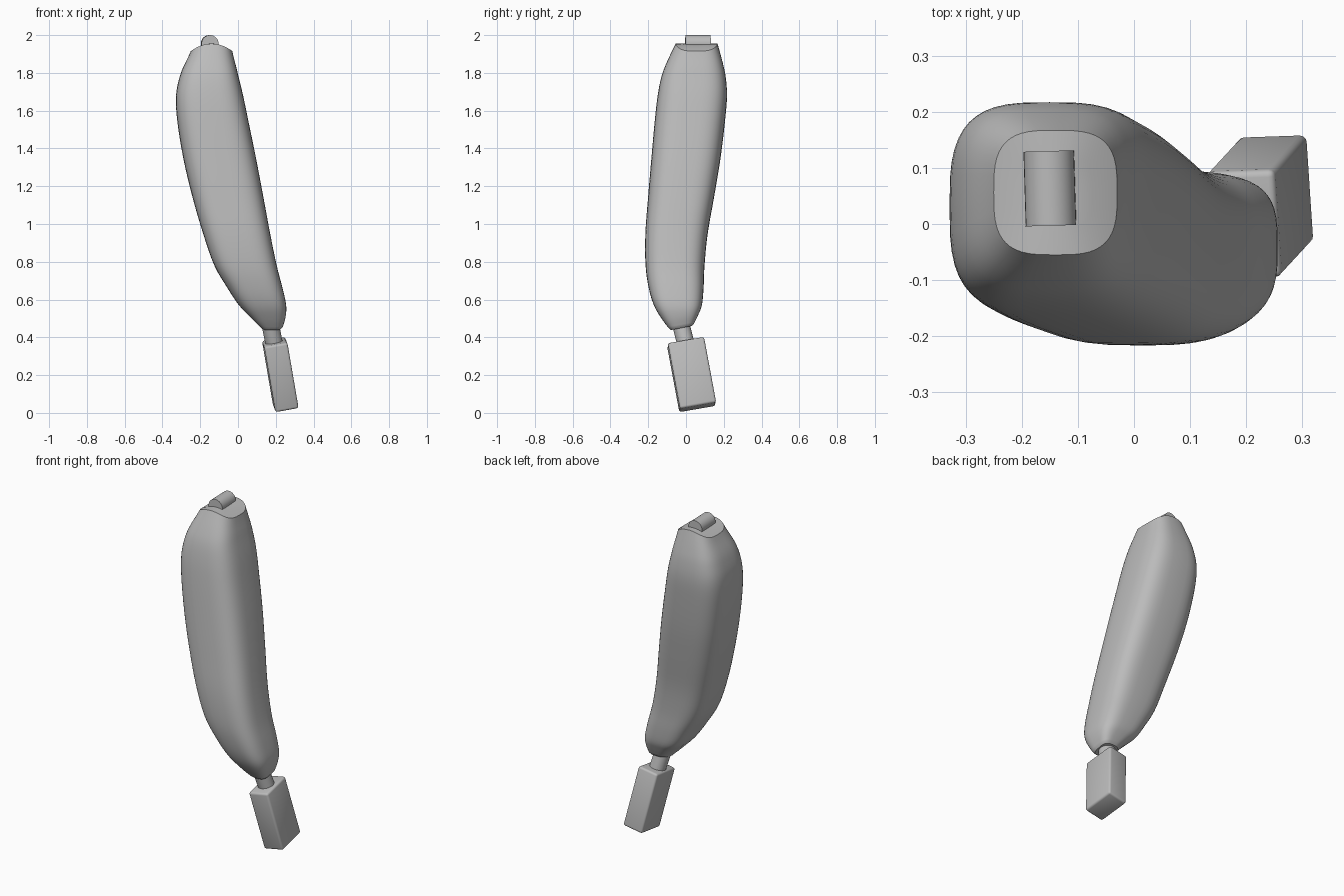
import bpy, bmesh, math
from mathutils import Vector, Matrix

if "Cube" in bpy.data.objects:
    bpy.data.objects.remove(bpy.data.objects["Cube"])

gray = bpy.data.materials.new("plain gray")
gray.diffuse_color = (0.5, 0.5, 0.5, 1)
gray.use_nodes = True
gray.node_tree.nodes["Principled BSDF"].inputs["Base Color"].default_value = gray.diffuse_color


def add_object(name, bm, angle=35):
    bmesh.ops.recalc_face_normals(bm, faces=bm.faces)
    mesh = bpy.data.meshes.new(name)
    bm.to_mesh(mesh)
    bm.free()
    mesh.materials.append(gray)
    ob = bpy.data.objects.new(name, mesh)
    bpy.context.collection.objects.link(ob)
    bpy.ops.object.select_all(action='DESELECT')
    ob.select_set(True)
    bpy.context.view_layer.objects.active = ob
    bpy.ops.object.shade_smooth_by_angle(angle=math.radians(angle))
    return ob


def cylinder(name, a, b, radius):
    a, b = Vector(a), Vector(b)
    d = b - a
    bm = bmesh.new()
    rot = d.to_track_quat('Z', 'Y').to_matrix().to_4x4()
    bmesh.ops.create_cone(bm, cap_ends=True, segments=32, radius1=radius, radius2=radius,
                          depth=d.length, matrix=Matrix.Translation((a + b) / 2) @ rot)
    return add_object(name, bm)


# Body sections: z, x min, x max, y min, y max, arch across x, tilt along y
sections = [
    (1.955, -0.25, -0.03, -0.055, 0.167, 3.3, 0),
    (1.86, -0.285, -0.012, -0.10, 0.193, 1.0, 0),
    (1.78, -0.31, 0.004, -0.13, 0.210, 0.2, 0),
    (1.68, -0.328, 0.027, -0.15, 0.217, 0, 0),
    (1.55, -0.322, 0.054, -0.165, 0.207, 0, 0),
    (1.35, -0.290, 0.095, -0.183, 0.183, 0, 0),
    (1.15, -0.243, 0.133, -0.20, 0.15, 0, 0),
    (0.95, -0.185, 0.170, -0.215, 0.115, 0, 0),
    (0.78, -0.125, 0.205, -0.214, 0.098, 0, 0),
    (0.66, -0.055, 0.236, -0.197, 0.093, 0, 0),
    (0.57, 0.005, 0.255, -0.170, 0.084, 0, 0),
    (0.51, 0.065, 0.252, -0.130, 0.065, 0, 0.1),
    (0.46, 0.118, 0.238, -0.090, 0.043, 0, 0.2),
]
SIDES, STEPS = 48, 4


def blend(i, t):
    # Smooth interpolation through neighbouring sections
    p = [sections[min(max(i + k, 0), len(sections) - 1)] for k in (-1, 0, 1, 2)]
    return [0.5 * (2 * b + (c - a) * t + (2 * a - 5 * b + 4 * c - d) * t * t
                   + (3 * b - a - 3 * c + d) * t ** 3) for a, b, c, d in zip(*p)]


def rounded_ring(bm, s, scale=1.0, lift=0.0):
    z, x0, x1, y0, y1, arch, tilt = s
    ring = []
    for k in range(SIDES):
        a = 2 * math.pi * k / SIDES
        c, n = math.cos(a), math.sin(a)
        dx = math.copysign(abs(c) ** 0.62, c) * (x1 - x0) / 2 * scale
        dy = math.copysign(abs(n) ** 0.62, n) * (y1 - y0) / 2 * scale
        ring.append(bm.verts.new(((x0 + x1) / 2 + dx, (y0 + y1) / 2 + dy,
                                  z - arch * dx * dx + tilt * dy + lift)))
    return ring


bm = bmesh.new()
rings = [rounded_ring(bm, sections[0], f) for f in (0.2, 0.6)]
for i in range(len(sections) - 1):
    rings += [rounded_ring(bm, blend(i, k / STEPS)) for k in range(STEPS)]
rings.append(rounded_ring(bm, sections[-1]))
rings.append(rounded_ring(bm, sections[-1], 0.85, -0.01))
for r, q in zip(rings, rings[1:]):
    for k in range(SIDES):
        j = (k + 1) % SIDES
        bm.faces.new((r[k], r[j], q[j], q[k]))
bm.faces.new(rings[0])
bm.faces.new(rings[-1])
add_object("body", bm, 32)

# Hinge pin on top, and neck below
cylinder("hinge_pin", (-0.148, -0.003, 1.955), (-0.152, 0.13, 1.955), 0.045)
cylinder("neck", (0.168, -0.03, 0.48), (0.193, 0.0, 0.36), 0.046)

# Slanted, bevelled block at the bottom
w = Vector((-0.06, -0.065, 0.35)).normalized()
v = Vector((-0.012, 0.19, 0.03))
v = (v - w * v.dot(w)).normalized()
u = v.cross(w)
basis = Matrix((u, v, w)).transposed().to_4x4()
bm = bmesh.new()
bmesh.ops.create_cube(bm, size=1, matrix=Matrix.Translation((0.224, 0.03, 0.203)) @ basis
                      @ Matrix.Diagonal((0.125, 0.195, 0.358, 1)))
bmesh.ops.bevel(bm, geom=bm.edges[:], offset=0.012, segments=3, profile=0.5, affect='EDGES')
add_object("bottom_block", bm)
